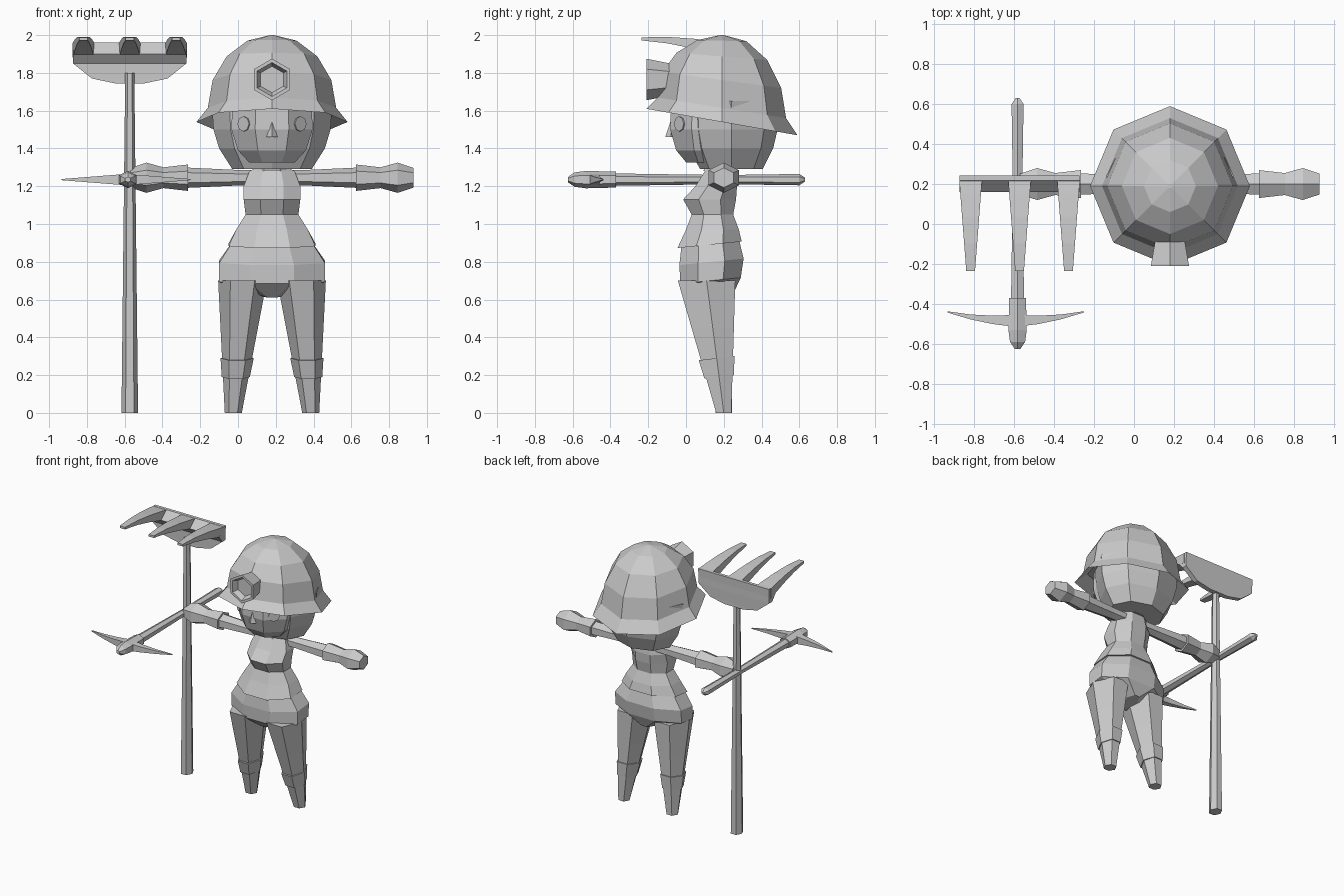
import bpy, bmesh
from math import sin, cos, pi, radians

if "Cube" in bpy.data.objects:
    bpy.data.objects.remove(bpy.data.objects["Cube"], do_unlink=True)

grey = bpy.data.materials.new("light_grey")
colour = (.6, .6, .6, 1)
grey.use_nodes = True
grey.diffuse_color = colour
grey.node_tree.nodes["Principled BSDF"].inputs["Base Color"].default_value = colour

# Which coordinates are across, up the section and along the loft
AXES = {"x": (1, 2, 0), "y": (0, 2, 1), "z": (0, 1, 2)}
LEFT_AND_RIGHT = (("left", 1), ("right", -1))


def section(along, width, depth, shift_across=0, shift_up=0, tilt=0):
    """One cross-section: half sizes, offset of its middle, and lean."""
    return along, width, depth, shift_across, shift_up, tilt


def loft(name, origin, sections, sides=8, axis="z", flat_front=False):
    """Skin a row of polygon cross-sections and cap both ends."""
    start = pi / sides if flat_front else 0
    angles = [start + 2 * pi * i / sides for i in range(sides)]
    reach_across = max(abs(cos(a)) for a in angles)
    reach_up = max(abs(sin(a)) for a in angles)
    across, up, length = AXES[axis]
    bm = bmesh.new()
    loops = []
    for along, width, depth, shift_across, shift_up, tilt in sections:
        loop = []
        for a in angles:
            rise = depth * sin(a) / reach_up
            point = [0, 0, 0]
            point[across] = shift_across + width * cos(a) / reach_across
            point[up] = shift_up + rise
            point[length] = along + tilt * rise
            loop.append(bm.verts.new(point))
        loops.append(loop)
    for low, high in zip(loops, loops[1:]):
        for i in range(sides):
            bm.faces.new((low[i - 1], low[i], high[i], high[i - 1]))
    bm.faces.new(loops[0])
    bm.faces.new(loops[-1])
    bmesh.ops.recalc_face_normals(bm, faces=bm.faces)
    mesh = bpy.data.meshes.new(name)
    bm.to_mesh(mesh)
    bm.free()
    mesh.materials.append(grey)
    obj = bpy.data.objects.new(name, mesh)
    obj.location = origin
    bpy.context.collection.objects.link(obj)
    return obj


def turned(name, origin, profile, ratio=1, **options):
    """Loft of (position, radius), with the depth a ratio of the radius."""
    return loft(name, origin, [section(p, r, r * ratio) for p, r in profile], **options)


centre, spine = .18, .2          # middle of the figure
chest_height = 1.245             # arms and pickaxe lie at this height

# Helmet: round dome leaning back, flared brim, hollow underside
dome = []
for step in range(5):
    angle = max(step * pi / 8, .03)
    radius = .34 * sin(angle)
    dome.append(section(.385 * cos(angle), radius, radius, tilt=-.16 * sin(angle) ** 2))
brim = section(-.075, .4, .4, tilt=-.175)
underside = section(0, .31, .31, tilt=-.16)
loft("helmet", (centre, spine - .01, 1.615), dome + [brim, underside])

# Headlamp with a recessed lens
turned("headlamp", (centre, -.21, 1.765),
       [(.15, .08), (0, .11), (0, .09), (.04, .07)],
       sides=6, axis="y", ratio=.87).rotation_euler.y = pi / 2

# Head
turned("hair", (centre, .24, 0), [(1.65, .32), (1.5, .31), (1.4, .28), (1.29, .21)],
       ratio=.79)
turned("face", (centre, .11, 0), [(1.64, .21), (1.5, .215), (1.39, .18), (1.325, .12)],
       ratio=.9, flat_front=True)
turned("nose", (centre, -.08, 1.46), [(0, .03), (.08, .003)], sides=4)
for label, side in LEFT_AND_RIGHT:
    eye = turned(label + "_eye", (centre + side * .15, -.035, 1.53),
                 [(-.004, .04), (.004, .04)], axis="y")
    eye.rotation_euler.z = side * radians(40)

# Torso and hips: height, half width, half depth, middle
turned("neck", (centre, spine - .01, 0), [(1.25, .05), (1.4, .05)])
turned("collar", (centre, spine - .02, 1.28), [(0, .09), (.04, .06)], sides=6)


def trunk(name, rows):
    loft(name, (centre, 0, 0),
         [section(z, w, d, shift_up=y, tilt=.1 * (z < .9)) for z, w, d, y in rows],
         flat_front=True)


trunk("shirt", [(1.31, .06, .07, .19), (1.28, .12, .08, .18), (1.2, .15, .11, .16),
                (1.13, .15, .14, .125), (1.05, .14, .11, .14), (.97, .19, .14, .14),
                (.89, .23, .17, .125)])
trunk("trouser_hips", [(.92, .2, .15, .13), (.8, .28, .17, .135),
                       (.7, .28, .16, .13), (.62, .05, .1, .15)])


# Legs taper evenly from hip to foot; cuffs are slightly wider bands
def leg_section(z, side, scale=1, tilt=0):
    return section(z, scale * (.045 + .12 * z), scale * (.04 + .16 * z),
                   side * (.205 - .07 * z), -.13 * z, tilt)


for label, side in LEFT_AND_RIGHT:
    foot = (centre, spine, 0)
    loft(label + "_leg", foot, [leg_section(z, side) for z in (0, .2, .45, .7)], sides=6)
    loft(label + "_cuff", foot,
         [leg_section(z, side, scale=1.1, tilt=.12) for z in (.19, .29)], sides=6)

    # Arms and gloves, six-sided with an edge on top
    shoulder = (centre, spine, chest_height)
    for part, profile in (
            ("arm", [(.06, .04), (.2, .042), (.48, .055)]),
            ("glove", [(.445, .07), (.575, .055), (.665, .08), (.75, .052)])):
        turned(label + "_" + part, shoulder, [(side * d, r) for d, r in profile],
               sides=6, axis="x", flat_front=True)

# Rake: tapering handle, folded head and three curved teeth
rake = -.573
turned("rake_handle", (rake, spine, 0), [(0, .044), (1.8, .024)], sides=6)
loft("rake_head", (rake, .22, 0), [
    section(1.96, .3, .012, shift_up=.01), section(1.9, .3, .04, shift_up=-.02),
    section(1.85, .3, .02), section(1.77, .2, .018), section(1.745, .08, .018)],
    sides=4, flat_front=True)
for label, offset in (("right", -.245), ("middle", 0), ("left", .245)):
    tooth = [section(-.455 * t, .057 - .035 * t, .038 - .03 * t,
                     shift_up=.06 * sin(t * pi / 2))
             for t in (0, .15, .4, .7, 1)]
    loft(label + "_rake_tooth", (rake + offset, .22, 1.92), tooth,
         sides=4, axis="y", flat_front=True)

# Pickaxe: handle, socket and bowed blade
grip = (rake - .01, 0, chest_height - .01)
turned("pickaxe_handle", grip, [(.63, .01), (.6, .03), (.2, .024), (-.4, .033)],
       sides=6, axis="y", flat_front=True)
turned("pickaxe_socket", grip, [(-.37, .042), (-.53, .046), (-.59, .038), (-.625, .014)],
       sides=6, axis="y", flat_front=True)
blade = []
for step in range(-3, 4):
    t = step / 3
    thickness = .003 + .027 * (1 - abs(t))
    blade.append(section(.342 * t, thickness, thickness, shift_across=.045 * t * t))
loft("pickaxe_blade", (grip[0] - .01, -.485, grip[2]), blade,
     sides=4, axis="x", flat_front=True)
